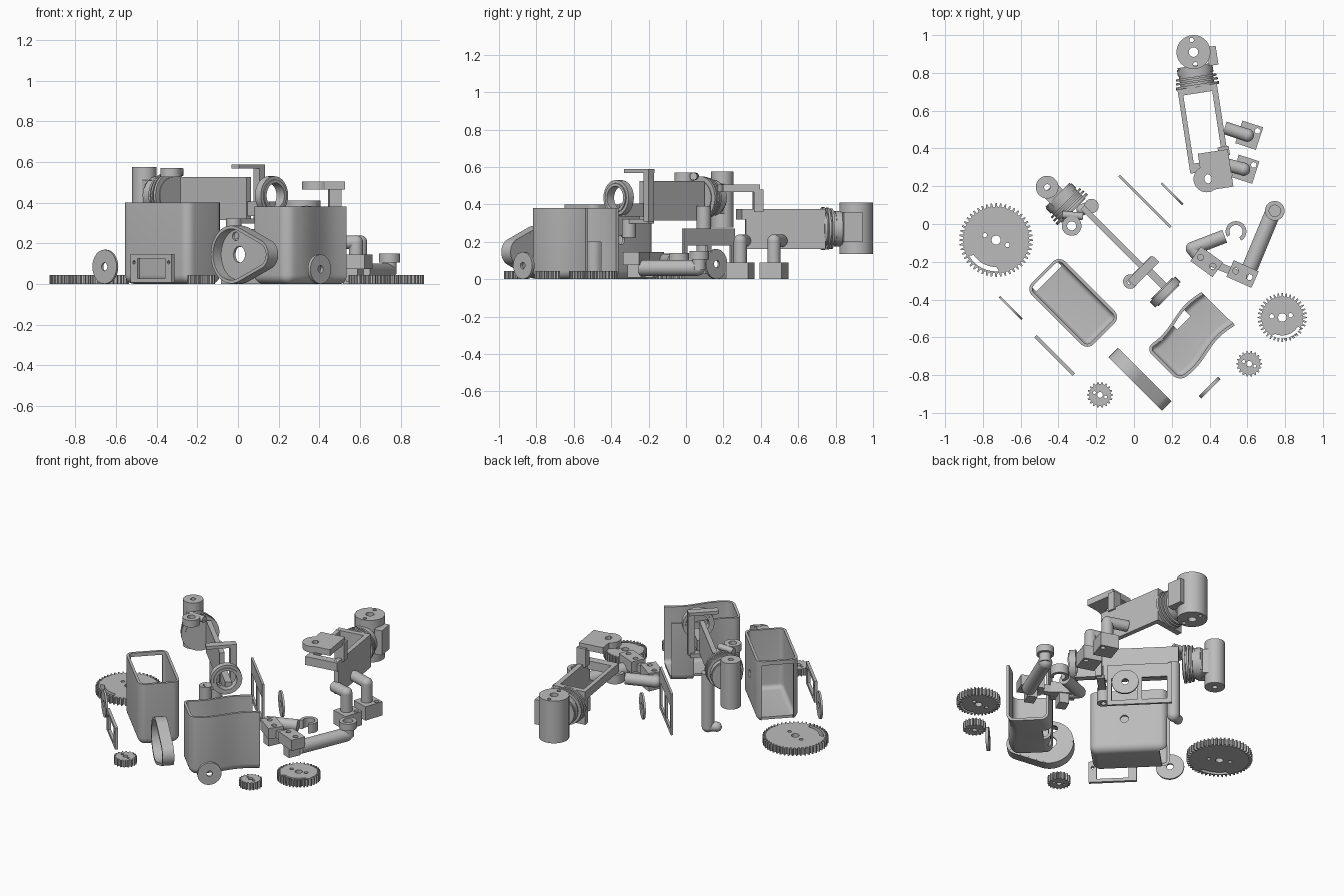
import bpy, bmesh
from math import sin, cos, pi, radians
from mathutils import Matrix, Vector

if "Cube" in bpy.data.objects:
    bpy.data.objects.remove(bpy.data.objects["Cube"])

grey = bpy.data.materials.new("light grey plastic")
grey.use_nodes = True
GREY = (0.5, 0.5, 0.5, 1)
grey.diffuse_color = GREY
grey.node_tree.nodes["Principled BSDF"].inputs["Base Color"].default_value = GREY
parts = []


def add(name, mesh, matrix=Matrix()):
    ob = bpy.data.objects.new(name, mesh)
    ob.matrix_world = matrix
    mesh.materials.clear()
    mesh.materials.append(grey)
    bpy.context.collection.objects.link(ob)
    parts.append(ob)
    return ob


def at(x, y, z, turn=0):
    """Lying flat, turned about z."""
    return Matrix.Translation((x, y, z)) @ Matrix.Rotation(radians(turn), 4, 'Z')


def upright(x, y, z, turn):
    """Standing: local x runs along the turn direction, local y is up."""
    return at(x, y, z, turn) @ Matrix.Rotation(pi / 2, 4, 'X')


def circle(r, x=0, y=0, n=32):
    return [(x + r * cos(2 * pi * i / n), y + r * sin(2 * pi * i / n)) for i in range(n)]


def rect(w, h, x=0, y=0):
    return [(x + a * w / 2, y + b * h / 2) for a, b in ((-1, -1), (1, -1), (1, 1), (-1, 1))]


def slab(name, loops, thick, matrix):
    """Extruded outline; the later loops are holes."""
    cu = bpy.data.curves.new(name, 'CURVE')
    cu.dimensions, cu.fill_mode, cu.extrude = '2D', 'BOTH', thick / 2
    for loop in loops:
        sp = cu.splines.new('POLY')
        sp.points.add(len(loop) - 1)
        for p, (x, y) in zip(sp.points, loop):
            p.co = (x, y, 0, 1)
        sp.use_cyclic_u = True
    tmp = bpy.data.objects.new(name, cu)
    mesh = bpy.data.meshes.new_from_object(tmp)
    bpy.data.objects.remove(tmp)
    bm = bmesh.new()
    bm.from_mesh(mesh)
    bmesh.ops.remove_doubles(bm, verts=bm.verts, dist=1e-5)
    bmesh.ops.recalc_face_normals(bm, faces=bm.faces)
    bm.to_mesh(mesh)
    bm.free()
    return add(name, mesh, matrix)


def block(name, size, matrix):
    bm = bmesh.new()
    bmesh.ops.create_cube(bm, size=1, matrix=Matrix.Diagonal((*size, 1)))
    mesh = bpy.data.meshes.new(name)
    bm.to_mesh(mesh)
    bm.free()
    return add(name, mesh, matrix)


def rod(name, p, q, r, ball=False):
    """Cylinder from p to q, with a round elbow at q if asked."""
    p, q = Vector(p), Vector(q)
    bm = bmesh.new()
    turn = (q - p).to_track_quat('Z', 'Y').to_matrix().to_4x4()
    bmesh.ops.create_cone(bm, cap_ends=True, segments=32, radius1=r, radius2=r,
                          depth=(q - p).length, matrix=Matrix.Translation((p + q) / 2) @ turn)
    if ball:
        bmesh.ops.create_uvsphere(bm, u_segments=24, v_segments=12, radius=r,
                                  matrix=Matrix.Translation(q))
    mesh = bpy.data.meshes.new(name)
    bm.to_mesh(mesh)
    bm.free()
    return add(name, mesh)


# Spur gears lying on the ground
def gear(name, x, y, r, teeth, bore, pin_r, pins, slot=None):
    outline = []
    for i in range(teeth):
        for f, k in ((-.3, .9), (-.14, 1), (.14, 1), (.3, .9)):
            a = 2 * pi * (i + f) / teeth
            depth = r - (1 - k) * min(r, 0.13) * 1.5
            outline.append((depth * cos(a), depth * sin(a)))
    loops = [outline, circle(bore)] + [circle(pin_r, *p, n=16) for p in pins]
    if slot:
        arc = [radians(slot[0] + (slot[1] - slot[0]) * i / 16) for i in range(17)]
        loops.append([(.85 * r * cos(a), .85 * r * sin(a)) for a in arc]
                     + [(.73 * r * cos(a), .73 * r * sin(a)) for a in arc[-2:0:-1]])
    slab(name, loops, .045, at(x, y, .0225))


gear("large_gear", -.73, -.085, .195, 48, .024, .012, [(-.06, .026), (.06, -.026)], (-150, -85))
gear("medium_gear", .785, -.495, .13, 36, .022, .012, [(-.056, .006), (.044, .012)], (-120, -24))
for gname, gx, gy in (("small_gear_left", .61, -.74), ("small_gear_right", -.18, -.905)):
    gear(gname, gx, gy, .068, 18, .015, .008, [(-.03, .012), (.03, -.012)])

# Standing washers, frame and panel
slab("washer_front", [circle(.072), circle(.018)], .018, upright(.40, -.867, .073, 45))
slab("washer_right", [circle(.084), circle(.02)], .012, upright(-.652, -.445, .085, -45))
slab("washer_back", [circle(.08), circle(.02)], .012, upright(.202, .16, .081, -45))
slab("window_frame", [rect(.285, .14), rect(.19, .098)] + [circle(.009, s * .12, .03, 12) for s in (-1, 1)],
     .018, upright(-.42, -.695, .077, -45))
slab("slotted_panel", [rect(.385, .27), rect(.15, .15, -.09, -.03), rect(.15, .15, .09, -.03)],
     .014, upright(.058, .12, .136, -45))


# Teardrop housing: a shallow cup with a bored floor
def teardrop(inset):
    tilt = radians(68)
    big = [(-.055 + (.142 - inset) * cos(a), .145 + (.142 - inset) * sin(a))
           for a in [tilt + (2 * pi - 2 * tilt) * i / 28 for i in range(29)]]
    small = [(.13 + (.072 - inset) * cos(a), .145 + (.072 - inset) * sin(a))
             for a in [-tilt + 2 * tilt * i / 16 for i in range(17)]]
    return big + small


slab("housing_rim", [teardrop(0), teardrop(.016)], .07, upright(.03, -.82, 0, -45))
slab("housing_floor", [teardrop(.008), circle(.04, -.055, .145), circle(.022, -.08, .235, 16)],
     .014, upright(.05, -.80, 0, -45))


# Open-topped shells with rounded corners; one may have an open end
def shell(name, size, matrix, open_end=False, wave=0):
    l, w, h = size
    bm = bmesh.new()
    bmesh.ops.create_cube(bm, size=1, matrix=Matrix.Translation((0, 0, h / 2)) @ Matrix.Diagonal((l, w, h, 1)))
    rounded = [e for e in bm.edges if not all(v.co.z > .01 for v in e.verts)
               and not (open_end and all(v.co.x < 0 for v in e.verts))]
    bmesh.ops.bevel(bm, geom=rounded, offset=.045, segments=6, profile=.5, affect='EDGES')
    bm.normal_update()
    gone = [f for f in bm.faces if f.normal.z > .99 or (open_end and f.normal.x < -.99)]
    bmesh.ops.delete(bm, geom=gone, context='FACES')
    if wave:
        for i in range(1, 14):
            bmesh.ops.bisect_plane(bm, geom=bm.verts[:] + bm.edges[:] + bm.faces[:],
                                   plane_co=(l * (i / 14 - .5), 0, 0), plane_no=(1, 0, 0))
        for v in bm.verts:
            v.co.y += wave * sin(2 * pi * v.co.x / l)
    mesh = bpy.data.meshes.new(name)
    bm.to_mesh(mesh)
    bm.free()
    ob = add(name, mesh, matrix)
    wall = ob.modifiers.new("wall", 'SOLIDIFY')
    wall.thickness, wall.offset = .016, -1
    return ob


def cut(ob, cutter):
    mod = ob.modifiers.new("opening", 'BOOLEAN')
    mod.operation, mod.object, mod.solver = 'DIFFERENCE', cutter, 'EXACT'
    bpy.context.view_layer.update()
    mesh = bpy.data.meshes.new_from_object(ob.evaluated_get(bpy.context.evaluated_depsgraph_get()))
    ob.modifiers.clear()
    ob.data = mesh
    parts.remove(cutter)
    bpy.data.objects.remove(cutter)


shell_right = shell("shell_right", (.46, .25, .40), at(-.322, -.418, 0, -45))
cut(shell_right, rod("bolt_hole", (-.27, -.40, .21), (-.15, -.28, .21), .025))
cut(shell_right, block("end_opening", (.10, .19, .385), at(-.485, -.255, .183, -45)))
shell_left = shell("shell_left", (.42, .25, .38), at(.297, -.597, 0, 225), True, .014)
cut(shell_left, block("wall_slot", (.10, .08, .40), at(.235, -.495, 0, 45)))
cut(shell_left, rod("floor_hole", (.135, -.60, -.1), (.135, -.60, .08), .02))

# Back arm: thin top frame with one deep side wall, neck, head and wrist bracket
TURN = 8.7
slab("back_arm_frame", [rect(.21, .45), rect(.158, .37, 0, .01)], .055, at(.368, .505, .347, TURN))
block("back_arm_side_wall", (.03, .43, .215), at(.456, .53, .268, TURN))
block("back_arm_end_wall", (.21, .035, .215), at(.336, .71, .268, TURN))
axis = Vector((-.151, .988, 0))


def collar(name, start, way):
    stack = ((0, .12, .09), (.005, .02, .115), (.03, .042, .112), (.05, .062, .108), (.075, .11, .095))
    for i, (a, b, r) in enumerate(stack):
        rod(f"{name}_{i}", start + way * a, start + way * b, r)


collar("back_arm_neck", Vector((.338, .72, .27)), axis)
slab("back_arm_head", [circle(.09), circle(.025)] + [circle(.012, 0, s * .065, 12) for s in (-1, 1)],
     .275, at(.315, .91, .272, TURN))
block("back_arm_head_tab", (.05, .10, .16), at(.415, .89, .28, TURN))
slab("wrist_plate", [rect(.16, .20), circle(.026, -.04, -.04)], .04, at(.432, .285, .485, TURN))
slab("wrist_lobe", [circle(.07), circle(.026)], .04, at(.385, .238, .485))
block("wrist_post", (.06, .05, .12), at(.475, .385, .42, TURN))

# Elbow pegs beside the back arm
for i, (px, py, ix, iy) in enumerate(((.60, .47, .48, .51), (.58, .29, .47, .32))):
    slab(f"peg_foot_{i}", [rect(.115, .125), circle(.015, .035, .035, 12)], .09, at(px + .01, py, .045, -18))
    rod(f"peg_stem_{i}", (px, py, .08), (px, py, .205), .035, True)
    rod(f"peg_arm_{i}", (ix, iy, .205), (px, py, .205), .034)

# Middle arm: upright beam with neck, head and lever
block("middle_arm_beam", (.46, .03, .21), at(-.11, -.075, .42, -45))
collar("middle_arm_neck", Vector((-.32, .07, .435)), Vector((-.707, .707, 0)))
slab("middle_arm_head", [circle(.06), circle(.016)], .30, at(-.46, .195, .425))
block("middle_arm_head_link", (.09, .10, .16), at(-.42, .155, .43, -45))
slab("lever_ring", [circle(.052), circle(.024)], .045, at(-.33, -.01, .548))
rod("lever_cross", (-.38, .05, .55), (-.27, .04, .55), .02)
rod("lever_rod", (-.225, .095, .39), (-.225, .095, .04), .038, True)
rod("lever_toe", (-.225, .095, .04), (-.275, .075, .04), .03, True)

# Bracket and ring at the front of the middle arm
block("bracket_top", (.18, .05, .02), at(.05, -.25, .578, 45))
block("bracket_post", (.04, .04, .28), at(.105, -.20, .448, 45))
block("bracket_bottom", (.18, .045, .025), at(.04, -.25, .31, 45))
slab("bracket_lug", [circle(.038), circle(.016)], .10, at(-.02, -.305, .272))
block("ring_stem", (.17, .04, .07), at(.11, -.28, .37, -45))
slab("clamp_ring", [circle(.095), circle(.068)], .04, upright(.165, -.36, .435, 45))
slab("clamp_ring_lip", [circle(.078), circle(.062)], .055, upright(.165, -.36, .435, 45))

# Side linkage: hinge blocks, tubes, end ring and hook
for i, (hx, hy) in enumerate(((.385, -.20), (.575, -.265))):
    slab(f"hinge_block_{i}", [rect(.145, .095), circle(.016, -.04, 0, 16), circle(.016, .04, 0, 16)],
         .07, at(hx, hy, .11, -24 - 12 * (1 - i)))
    block(f"hinge_base_{i}", (.06, .08, .08), at(hx, hy, .05, -24))
block("hinge_bar", (.20, .04, .05), at(.48, -.235, .10, -22))
rod("long_tube", (.61, -.24, .06), (.735, .06, .06), .042, True)
slab("tube_end", [circle(.052), circle(.03)], .045, at(.745, .07, .128))
rod("tube_end_stem", (.745, .07, .05), (.745, .07, .11), .035)
rod("short_tube", (.31, -.13, .10), (.48, -.065, .10), .036)
rod("short_tube_elbow", (.36, -.19, .10), (.31, -.13, .10), .036, True)
arc = [radians(-60 + 270 * i / 24) for i in range(25)]
slab("hook", [[(.055 * cos(a), .055 * sin(a)) for a in arc]
              + [(.035 * cos(a), .035 * sin(a)) for a in reversed(arc)]], .06, at(.54, -.04, .11))

# Smooth the round surfaces, keep the edges sharp
bpy.ops.object.select_all(action='DESELECT')
for ob in parts:
    ob.select_set(True)
bpy.context.view_layer.objects.active = parts[0]
bpy.ops.object.shade_smooth_by_angle(angle=radians(30))
